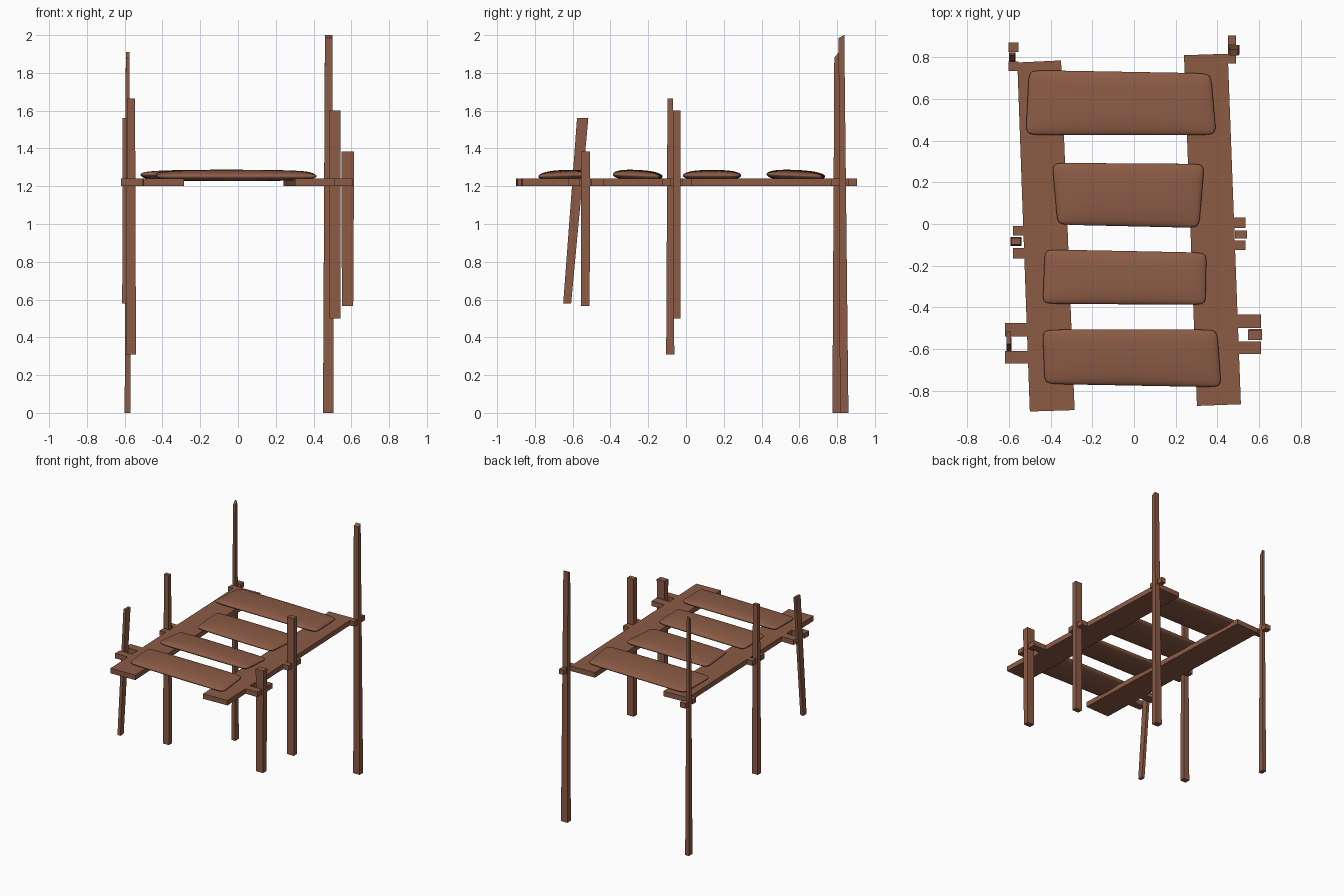
import bpy

cube = bpy.data.objects.get("Cube")
if cube:
    bpy.data.objects.remove(cube, do_unlink=True)

wood = bpy.data.materials.new("brown wood")
wood.use_nodes = True
colour = (0.26, 0.105, 0.06, 1)
wood.diffuse_color = colour
wood.node_tree.nodes["Principled BSDF"].inputs["Base Color"].default_value = colour

BOTTOM, TOP = 1.2, 1.24
BOX_FACES = [(3, 2, 1, 0), (4, 5, 6, 7)] + [
    (i, (i + 1) % 4, (i + 1) % 4 + 4, i + 4) for i in range(4)]


def make(name, verts, faces):
    mesh = bpy.data.meshes.new(name)
    mesh.from_pydata(verts, [], faces)
    mesh.materials.append(wood)
    obj = bpy.data.objects.new(name, mesh)
    bpy.context.collection.objects.link(obj)
    return obj


def rect(x0, x1, y0, y1):
    return [(x0, y0), (x1, y0), (x1, y1), (x0, y1)]


def slab(name, outline):
    """Flat board at deck height from a four-corner outline."""
    return make(name, [(x, y, z) for z in (BOTTOM, TOP) for x, y in outline], BOX_FACES)


def post(name, low, z0, high, z1, slope=0.0):
    """Tapered or leaning post; slope drops the front edge of its top."""
    drops = (slope, slope, 0, 0)
    verts = [(x, y, z0) for x, y in rect(*low)]
    verts += [(x, y, z1 - d) for (x, y), d in zip(rect(*high), drops)]
    return make(name, verts, BOX_FACES)


def tread(name, corners, tilt):
    """Pillowy cross board, smoothed from a coarse cage over four plan corners."""
    bl, br, tr, tl = corners
    us, vs = (-1.03, -0.82, 0.82, 1.03), (-1.04, -0.62, 0.62, 1.04)
    verts = []
    for side in (-1, 1):
        for v in vs:
            for u in us:
                s, t = (u + 1) / 2, (v + 1) / 2
                x, y = [(1 - t) * ((1 - s) * bl[k] + s * br[k])
                        + t * ((1 - s) * tl[k] + s * tr[k]) for k in (0, 1)]
                rim = abs(u) > 1 or abs(v) > 1
                verts.append((x, y, 1.257 + tilt * v + side * (0.012 if rim else 0.031)))
    faces = []
    for j in range(3):
        for i in range(3):
            a = j * 4 + i
            faces.append((a + 16, a + 17, a + 21, a + 20))
            faces.append((a + 4, a + 5, a + 1, a))
    ring = [0, 1, 2, 3, 7, 11, 15, 14, 13, 12, 8, 4]
    for a, b in zip(ring, ring[1:] + ring[:1]):
        faces.append((a, b, b + 16, a + 16))
    obj = make(name, verts, faces)
    obj.modifiers.new("smooth", "SUBSURF").levels = 3
    obj.modifiers["smooth"].render_levels = 3
    obj.data.polygons.foreach_set("use_smooth", [True] * len(faces))
    return obj


# Side boards
slab("right_side_board", [(-0.50, -0.90), (-0.285, -0.893), (-0.35, 0.785), (-0.56, 0.775)])
slab("left_side_board", [(0.302, -0.873), (0.513, -0.865), (0.45, 0.817), (0.24, 0.81)])

# Paired lugs gripping each post
lugs = {
    "right_front": ((-0.62, -0.50), (-0.54, -0.475), (-0.67, -0.61)),
    "right_middle": ((-0.58, -0.52), (-0.055, -0.01), (-0.165, -0.115)),
    "right_back": ((-0.603, -0.555), (0.825, 0.87), (0.735, 0.78)),
    "left_front": ((0.49, 0.61), (-0.50, -0.435), (-0.625, -0.565)),
    "left_middle": ((0.47, 0.535), (-0.02, 0.03), (-0.125, -0.08)),
    "left_back": ((0.45, 0.49), (0.86, 0.905), (0.77, 0.815)),
}
for place, (xs, *spans) in lugs.items():
    for label, ys in zip(("rear", "fore"), spans):
        slab(f"{place}_{label}_lug", rect(*xs, *ys))
# Short ties from the lugs to the posts
slab("left_front_tie", rect(0.55, 0.615, -0.555, -0.505))
slab("left_middle_tie", rect(0.485, 0.543, -0.07, -0.03))

# Upright posts
post("right_back_post", (-0.60, -0.568, 0.775, 0.822), 0.0,
     (-0.594, -0.574, 0.785, 0.81), 1.91, 0.03)
post("left_back_post", (0.45, 0.506, 0.815, 0.86), 0.0,
     (0.46, 0.50, 0.808, 0.838), 2.0, 0.015)
post("right_middle_post", (-0.592, -0.54, -0.105, -0.062), 0.31,
     (-0.587, -0.545, -0.098, -0.068), 1.665)
post("left_middle_post", (0.485, 0.543, -0.07, -0.03), 0.50,
     (0.485, 0.543, -0.07, -0.03), 1.6)
post("right_front_post", (-0.613, -0.587, -0.65, -0.608), 0.58,
     (-0.611, -0.590, -0.577, -0.517), 1.56)
post("left_front_post", (0.55, 0.61, -0.555, -0.51), 0.565,
     (0.547, 0.615, -0.557, -0.508), 1.385)

# Cross treads, back to front
tread("tread_back", [(-0.51, 0.43), (0.385, 0.43), (0.36, 0.72), (-0.495, 0.735)], -0.006)
tread("tread_second", [(-0.36, 0.0), (0.305, -0.015), (0.33, 0.285), (-0.385, 0.29)], 0.0)
tread("tread_third", [(-0.43, -0.38), (0.335, -0.385), (0.34, -0.14), (-0.42, -0.125)], -0.006)
tread("tread_front", [(-0.42, -0.765), (0.41, -0.78), (0.39, -0.51), (-0.43, -0.51)], 0.005)
